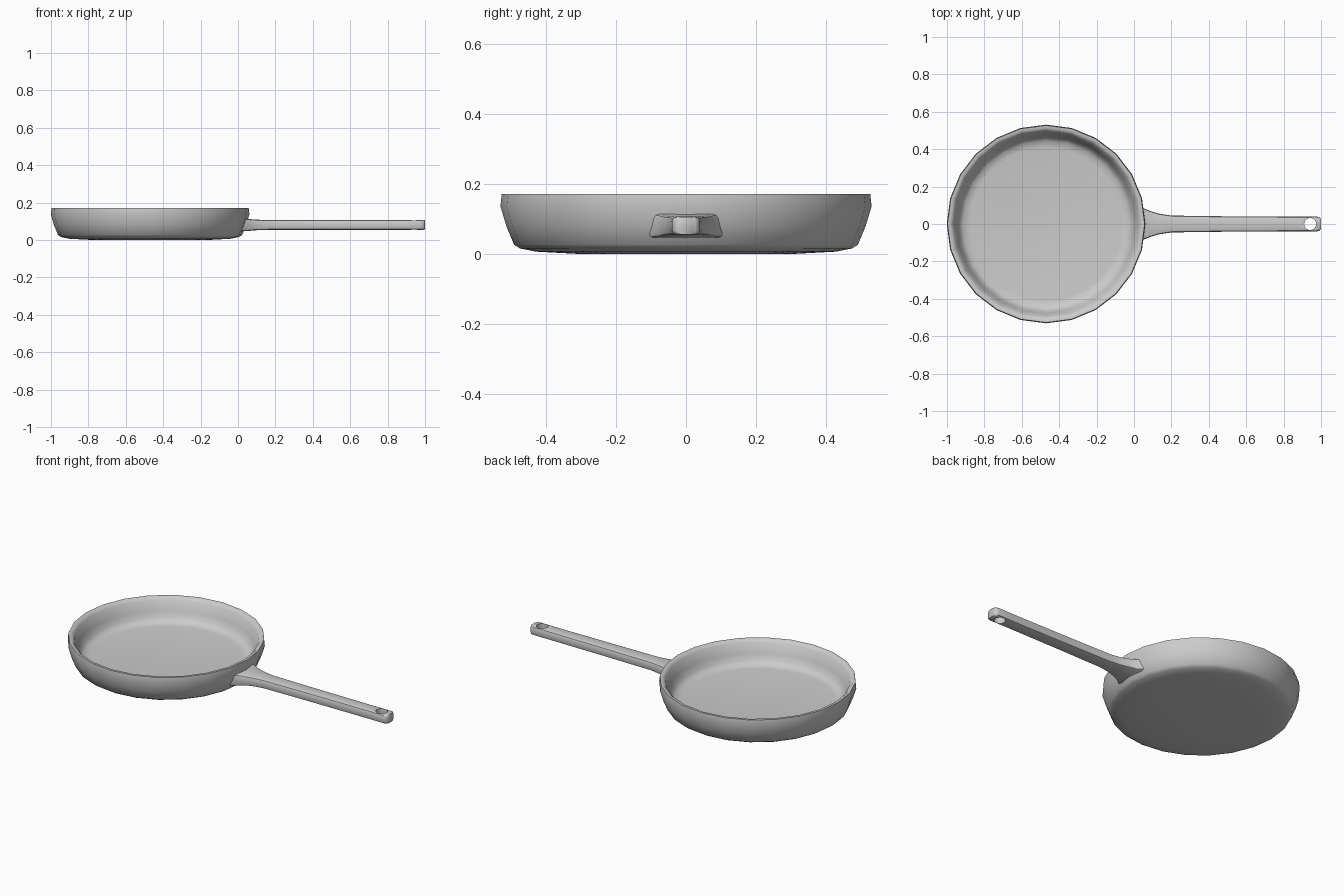
import bpy, bmesh, math

if "Cube" in bpy.data.objects:
    bpy.data.objects.remove(bpy.data.objects["Cube"])

CX = -0.47      # pan centre
SIDES = 24


def make_object(name, bm, angle=40):
    bmesh.ops.recalc_face_normals(bm, faces=bm.faces)
    mesh = bpy.data.meshes.new(name)
    bm.to_mesh(mesh)
    bm.free()
    obj = bpy.data.objects.new(name, mesh)
    bpy.context.collection.objects.link(obj)
    smooth(obj, angle)
    return obj


def smooth(obj, angle):
    bpy.ops.object.select_all(action='DESELECT')
    obj.select_set(True)
    bpy.context.view_layer.objects.active = obj
    bpy.ops.object.shade_smooth_by_angle(angle=math.radians(angle))


def loft(bm, rings):
    """Skin closed rings of points and cap both ends."""
    loops = [[bm.verts.new(p) for p in ring] for ring in rings]
    for a, b in zip(loops, loops[1:]):
        n = len(a)
        for i in range(n):
            j = (i + 1) % n
            bm.faces.new((a[i], a[j], b[j], b[i]))
    bm.faces.new(loops[0])
    bm.faces.new(loops[-1])


# Pan body: radius/height profile from under the base, over the rim, to the floor
profile = [(0.30, 0.0), (0.43, 0.007), (0.475, 0.016), (0.492, 0.027),
           (0.514, 0.08), (0.531, 0.137), (0.527, 0.172), (0.512, 0.172),
           (0.497, 0.158), (0.478, 0.10), (0.464, 0.065), (0.445, 0.047),
           (0.41, 0.042)]
bm = bmesh.new()
loft(bm, [[(CX + r * math.cos(2 * math.pi * i / SIDES),
            r * math.sin(2 * math.pi * i / SIDES), z)
           for i in range(SIDES)] for r, z in profile])
make_object("pan_body", bm, 50)

# Handle: rounded rectangular sections (x, half width, half height)
sections = [(0.02, 0.105, 0.034), (0.05, 0.084, 0.033), (0.085, 0.070, 0.029),
            (0.13, 0.056, 0.027), (0.20, 0.045, 0.026), (0.50, 0.041, 0.026),
            (0.88, 0.039, 0.026), (0.975, 0.040, 0.026), (0.992, 0.036, 0.026),
            (1.0, 0.026, 0.025)]


def section(x, w, h, corner=0.012, steps=3):
    ring = []
    for sy, sz, start in ((1, 1, 0), (-1, 1, 90), (-1, -1, 180), (1, -1, 270)):
        for k in range(steps):
            a = math.radians(start + 90 * k / (steps - 1))
            ring.append((x, sy * (w - corner) + corner * math.cos(a),
                         0.081 + sz * (h - corner) + corner * math.sin(a)))
    return ring


bm = bmesh.new()
loft(bm, [section(*s) for s in sections])
handle = make_object("handle", bm)

# Hanging hole through the handle's end
bpy.ops.mesh.primitive_cylinder_add(vertices=20, radius=0.032, depth=0.3,
                                    location=(0.942, 0, 0.081))
cutter = bpy.context.object
cutter.name = "hole_cutter"
cutter.hide_render = True
mod = handle.modifiers.new("hanging_hole", 'BOOLEAN')
mod.operation = 'DIFFERENCE'
mod.solver = 'EXACT'
mod.object = cutter
bpy.context.view_layer.objects.active = handle
bpy.ops.object.modifier_apply(modifier=mod.name)
bpy.data.objects.remove(cutter)
smooth(handle, 40)
